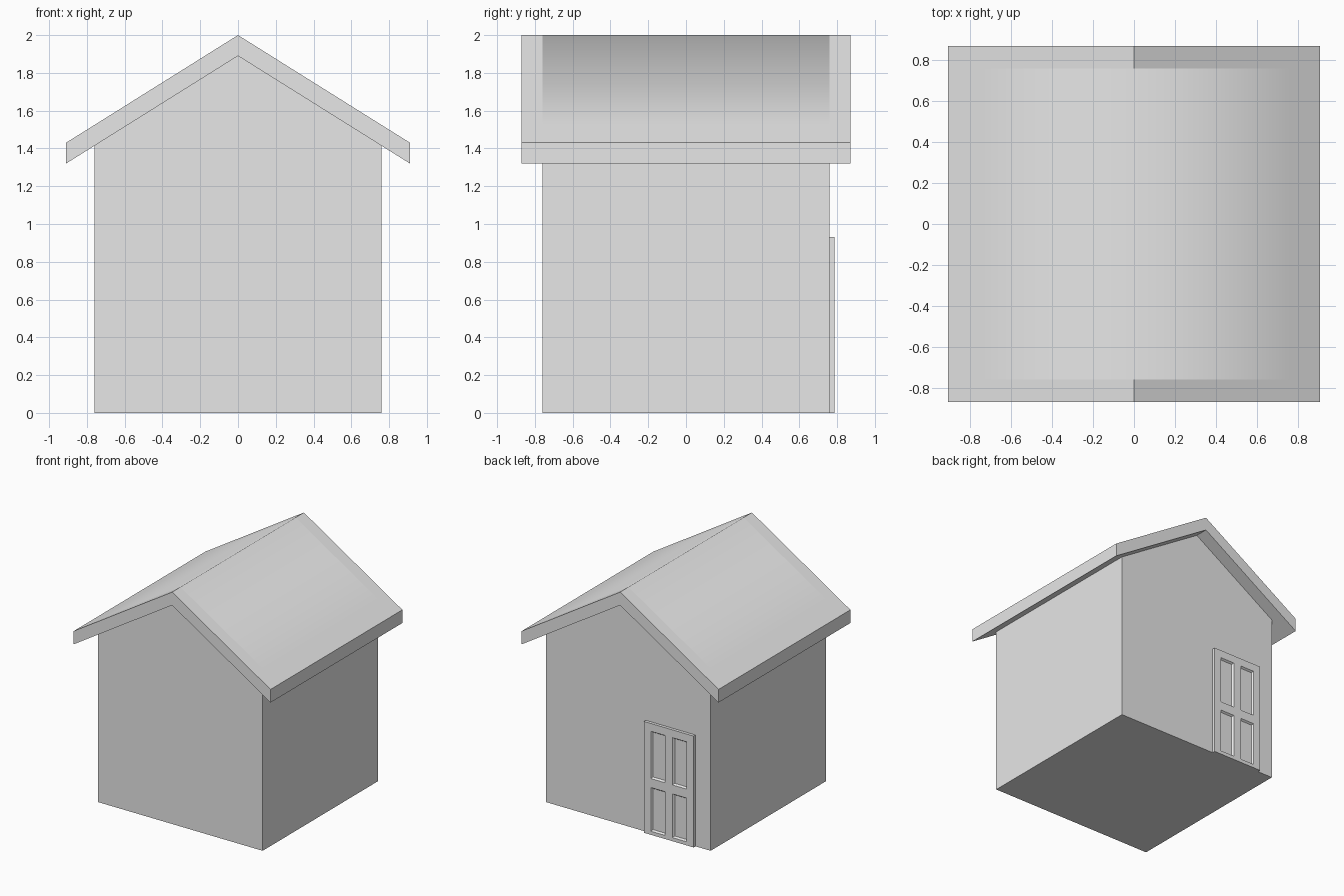
import bpy
import bmesh

cube = bpy.data.objects.get("Cube")
if cube:
    bpy.data.objects.remove(cube, do_unlink=True)

HALF = 0.76            # half width and half depth of the walls
EAVE, VERGE = 0.91, 0.87
TOP, SLOPE, THICK = 2.0, 0.626, 0.11

grey = bpy.data.materials.new("light_grey")
grey.use_nodes = True
grey.diffuse_color = (0.8, 0.8, 0.8, 1)
grey.node_tree.nodes["Principled BSDF"].inputs["Base Color"].default_value = (0.8, 0.8, 0.8, 1)


def finish(bm, name):
    mesh = bpy.data.meshes.new(name)
    bm.to_mesh(mesh)
    bm.free()
    mesh.materials.append(grey)
    obj = bpy.data.objects.new(name, mesh)
    bpy.context.collection.objects.link(obj)
    return obj


def grid(bm, us, vs, place):
    """Rectangular sheet of quads; returns the faces by column and row."""
    pts = [[bm.verts.new(place(u, v)) for v in vs] for u in us]
    return {(i, j): bm.faces.new((pts[i][j], pts[i][j + 1], pts[i + 1][j + 1], pts[i + 1][j]))
            for i in range(len(us) - 1) for j in range(len(vs) - 1)}


def roof_height(x):
    return TOP - SLOPE * abs(x)


# Walls: gabled prism up to the underside of the roof
bm = bmesh.new()
outline = [(-HALF, 0), (HALF, 0)] + [(x, roof_height(x) - THICK) for x in (HALF, 0, -HALF)]
gable = bm.faces.new([bm.verts.new((x, -HALF, z)) for x, z in outline])
ext = bmesh.ops.extrude_face_region(bm, geom=[gable], use_keep_orig=True)
bmesh.ops.translate(bm, vec=(0, 2 * HALF, 0),
                    verts=[g for g in ext["geom"] if isinstance(g, bmesh.types.BMVert)])
bmesh.ops.recalc_face_normals(bm, faces=bm.faces[:])
finish(bm, "walls")

# Roof: folded sheet given thickness, softly shaded over the house only
bm = bmesh.new()
grid(bm, (-EAVE, -HALF, 0, HALF, EAVE), (-VERGE, -HALF, HALF, VERGE),
     lambda x, y: (x, y, roof_height(x)))
ext = bmesh.ops.extrude_face_region(bm, geom=bm.faces[:], use_keep_orig=True)
bmesh.ops.translate(bm, vec=(0, 0, -THICK),
                    verts=[g for g in ext["geom"] if isinstance(g, bmesh.types.BMVert)])
bmesh.ops.recalc_face_normals(bm, faces=bm.faces[:])
for f in bm.faces:
    c = f.calc_center_median()
    f.smooth = f.normal.z > 0.1 and abs(c.x) < HALF and abs(c.y) < HALF
finish(bm, "roof")

# Back door: slab with four recessed panels
bm = bmesh.new()
columns = (-0.62, -0.555, -0.425, -0.355, -0.225, -0.16)
rows = (0, 0.03, 0.395, 0.47, 0.865, 0.93)
cells = grid(bm, columns, rows, lambda x, z: (x, 0.785, z))
rim = [e for e in bm.edges if e.is_boundary]
ext = bmesh.ops.extrude_edge_only(bm, edges=rim)
for g in ext["geom"]:
    if isinstance(g, bmesh.types.BMVert):
        g.co.y = 0.74
bmesh.ops.holes_fill(bm, edges=[e for e in bm.edges if e.is_boundary])
bmesh.ops.recalc_face_normals(bm, faces=bm.faces[:])
panels = [cells[i, j] for i in (1, 3) for j in (1, 3)]
bmesh.ops.inset_individual(bm, faces=panels, thickness=0.015, depth=-0.015)
finish(bm, "back_door")
